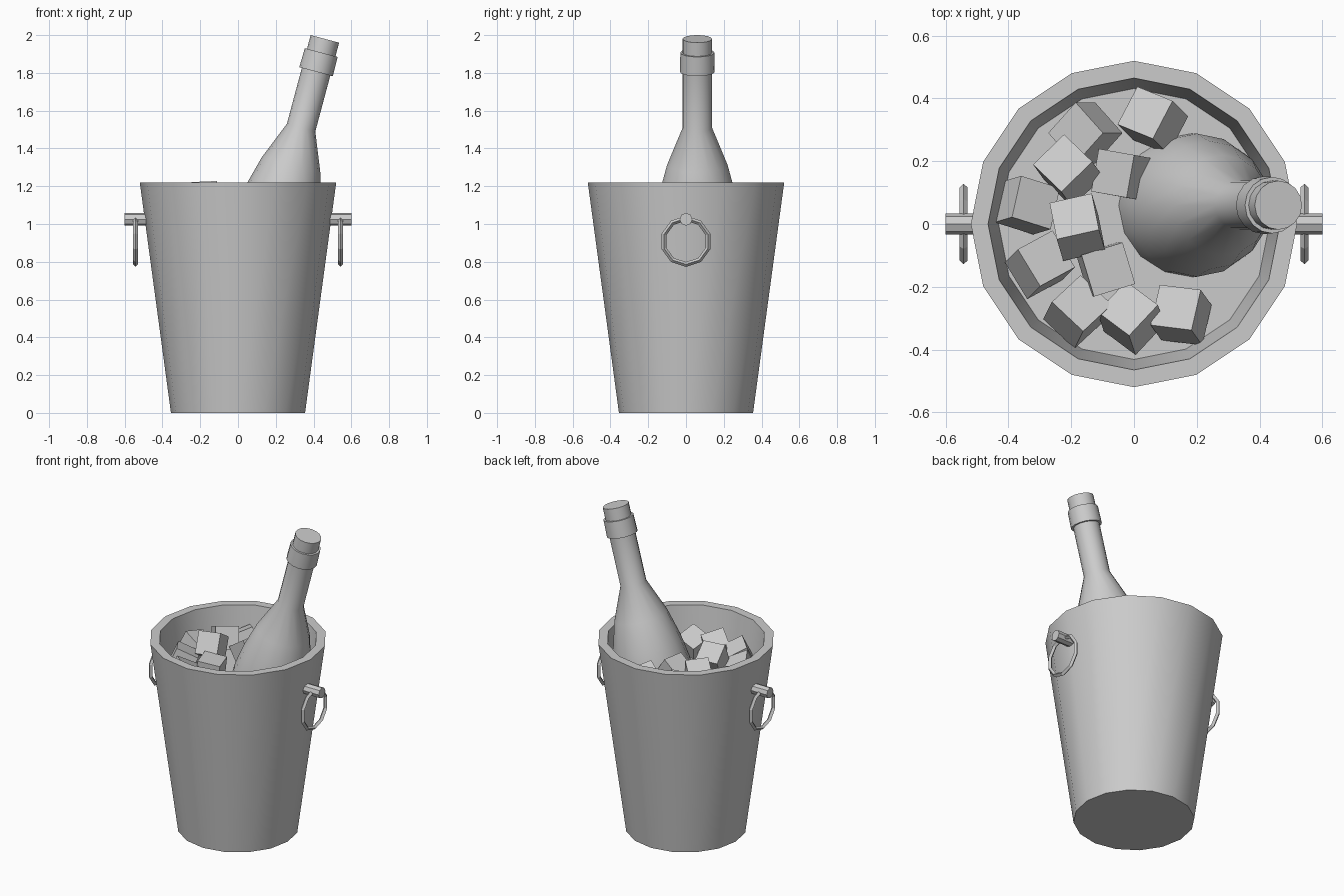
import bpy, bmesh, math
from mathutils import Matrix, Vector

if "Cube" in bpy.data.objects:
    bpy.data.objects.remove(bpy.data.objects["Cube"])


def finish(name, bm, matrix=None, smooth=True):
    bmesh.ops.recalc_face_normals(bm, faces=bm.faces)
    me = bpy.data.meshes.new(name)
    bm.to_mesh(me)
    bm.free()
    ob = bpy.data.objects.new(name, me)
    bpy.context.collection.objects.link(ob)
    if matrix is not None:
        ob.matrix_world = matrix
    if smooth:
        bpy.ops.object.select_all(action='DESELECT')
        ob.select_set(True)
        bpy.context.view_layer.objects.active = ob
        bpy.ops.object.shade_smooth_by_angle(angle=math.radians(30))
    return ob


def lathe(name, profile, sides=16, matrix=None):
    """Revolve (radius, height) points about z; both ends are capped."""
    bm = bmesh.new()
    rings = []
    for r, z in profile:
        rings.append([bm.verts.new((r * math.cos(2 * math.pi * i / sides),
                                    r * math.sin(2 * math.pi * i / sides), z))
                      for i in range(sides)])
    for a, b in zip(rings, rings[1:]):
        for i in range(sides):
            j = (i + 1) % sides
            bm.faces.new((a[i], a[j], b[j], b[i]))
    bm.faces.new(rings[0])
    bm.faces.new(rings[-1])
    return finish(name, bm, matrix)


# Bucket with a thick rim and hollow inside
lathe("bucket", [(0.355, 0), (0.52, 1.22), (0.465, 1.22), (0.31, 0.06)])

# Flat bed that the ice rests on
bm = bmesh.new()
bmesh.ops.create_circle(bm, cap_ends=True, segments=16, radius=0.432,
                        matrix=Matrix.Translation((0, 0, 0.97)))
finish("ice_bed", bm)

# Leaning bottle, profile measured down from the top of the cork
bottle = [(0.078, 0), (0.078, 0.075), (0.09, 0.075), (0.092, 0.18),
          (0.078, 0.18), (0.078, 0.487), (0.16, 0.69), (0.205, 0.86),
          (0.228, 1.0), (0.23, 1.08), (0.23, 1.65)]
lean = Matrix.Translation((0.46, 0.06, 1.98)) @ Matrix.Rotation(math.radians(15), 4, 'Y')
lathe("bottle", [(r, -s) for r, s in bottle], 16, lean)

# Handle stubs and hanging rings on both sides
for side, label in ((1, "right"), (-1, "left")):
    bm = bmesh.new()
    bmesh.ops.create_cone(bm, cap_ends=True, segments=8, radius1=0.034,
                          radius2=0.034, depth=0.15)
    finish("handle_stub_" + label, bm,
           Matrix.Translation((side * 0.525, 0, 1.025)) @ Matrix.Rotation(math.pi / 2, 4, 'Y'))
    bpy.ops.mesh.primitive_torus_add(
        location=(side * 0.543, 0, 0.908), rotation=(0, math.pi / 2, 0),
        major_segments=10, minor_segments=4, major_radius=0.122, minor_radius=0.013)
    bpy.context.object.name = "handle_ring_" + label

# Ice cubes: centre, horizontal lean of the top face, turn in degrees
cubes = [
    (-0.155, 0.29, 1.05, -0.45, 0.0, 45),
    (0.06, 0.33, 1.06, -0.36, 0.36, -25),
    (-0.03, 0.155, 1.07, -0.55, 0.1, -10),
    (-0.21, 0.17, 1.10, -0.25, 0.35, 45),
    (-0.34, 0.06, 1.05, 0.40, 0.12, -15),
    (-0.18, -0.01, 1.13, -0.15, 0.50, 12),
    (-0.30, -0.13, 1.05, 0.30, 0.30, 30),
    (-0.09, -0.145, 1.05, 0.12, 0.0, 17),
    (-0.18, -0.28, 1.05, 0.20, 0.40, 45),
    (-0.01, -0.30, 1.05, -0.15, 0.45, 50),
    (0.15, -0.29, 1.03, -0.25, 0.35, -10),
]
for n, (x, y, z, lx, ly, turn) in enumerate(cubes, 1):
    up = Vector((lx, ly, math.sqrt(1 - lx * lx - ly * ly)))
    tilt = Vector((0, 0, 1)).rotation_difference(up).to_matrix().to_4x4()
    bm = bmesh.new()
    bmesh.ops.create_cube(bm, size=0.138)
    finish(f"ice_cube_{n}", bm, Matrix.Translation((x, y, z)) @ tilt
           @ Matrix.Rotation(math.radians(turn), 4, 'Z'), smooth=False)
